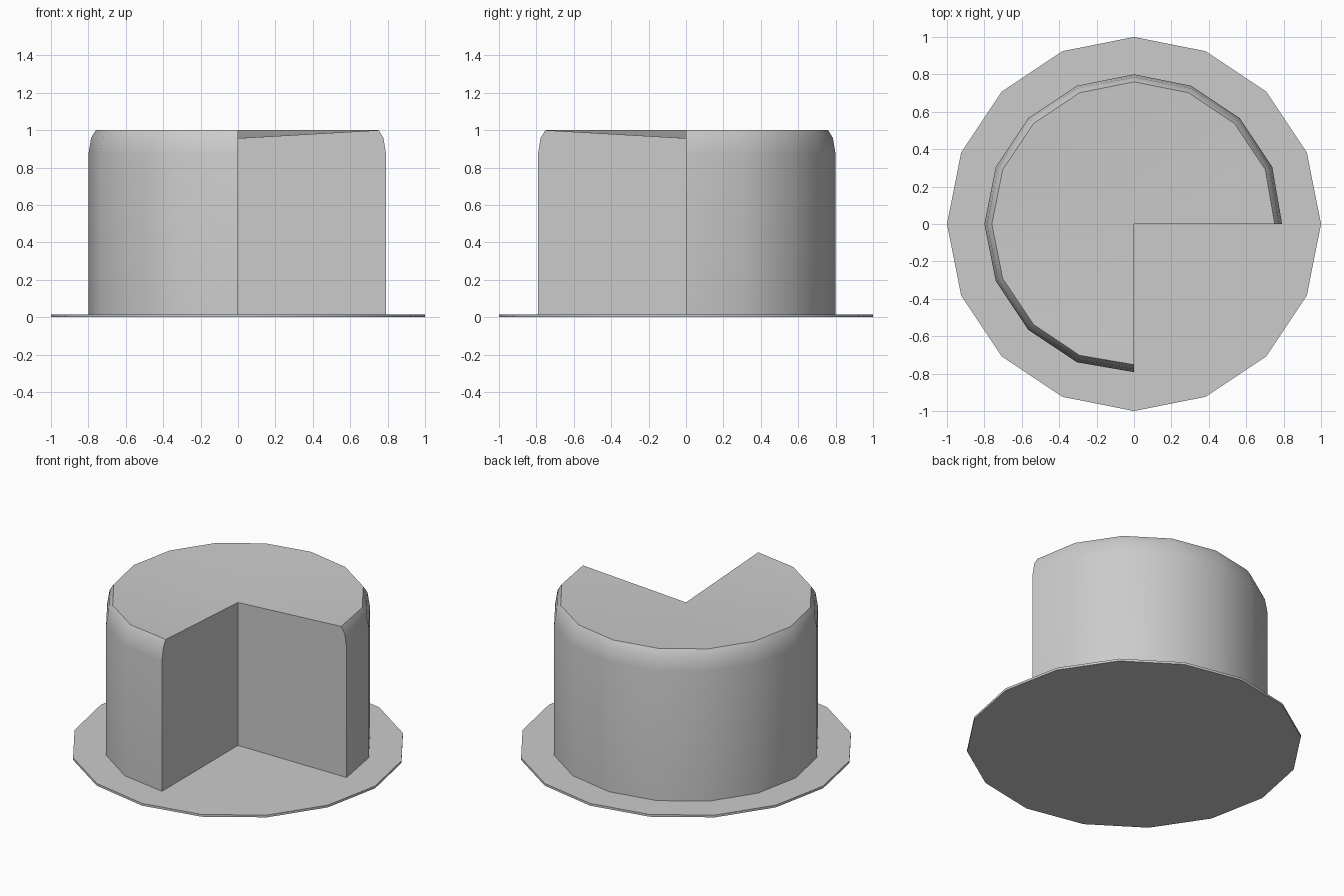
import bpy, bmesh
from math import sin, cos, pi

if "Cube" in bpy.data.objects:
    bpy.data.objects.remove(bpy.data.objects["Cube"])

SIDES = 16


def finish(bm, name):
    bmesh.ops.recalc_face_normals(bm, faces=bm.faces)
    mesh = bpy.data.meshes.new(name)
    bm.to_mesh(mesh)
    bm.free()
    obj = bpy.data.objects.new(name, mesh)
    bpy.context.collection.objects.link(obj)
    bpy.ops.object.select_all(action='DESELECT')
    obj.select_set(True)
    bpy.context.view_layer.objects.active = obj
    bpy.ops.object.shade_smooth_by_angle(angle=0.7)
    return obj


# Thin plate
bm = bmesh.new()
rim = [bm.verts.new((cos(2 * pi * i / SIDES), sin(2 * pi * i / SIDES), 0))
       for i in range(SIDES)]
base = bm.faces.new(rim)
extruded = bmesh.ops.extrude_face_region(bm, geom=[base], use_keep_orig=True)
for v in extruded['geom']:
    if isinstance(v, bmesh.types.BMVert):
        v.co.z = 0.015
finish(bm, "plate")

# Cake: three quarters of a rounded drum with a slightly sunken centre
profile = [(0.80, 0.0), (0.80, 0.87), (0.785, 0.96), (0.76, 1.0)]
steps = SIDES * 3 // 4
bm = bmesh.new()
columns = []
for i in range(steps + 1):
    a = 2 * pi * i / SIDES
    inset = 0.008 if i in (0, steps) else 0
    columns.append([bm.verts.new(((r - inset) * cos(a), (r - inset) * sin(a), z))
                    for r, z in profile])
low = bm.verts.new((0, 0, 0))
high = bm.verts.new((0, 0, 0.957))

# Outer wall, rounded rim and top
for a, b in zip(columns, columns[1:]):
    for j in range(len(profile) - 1):
        bm.faces.new((a[j], b[j], b[j + 1], a[j + 1]))
    bm.faces.new((a[-1], b[-1], high))

# Two cut walls of the missing slice
for col in (columns[0], columns[-1]):
    bm.faces.new([low] + col + [high])
finish(bm, "cake")
